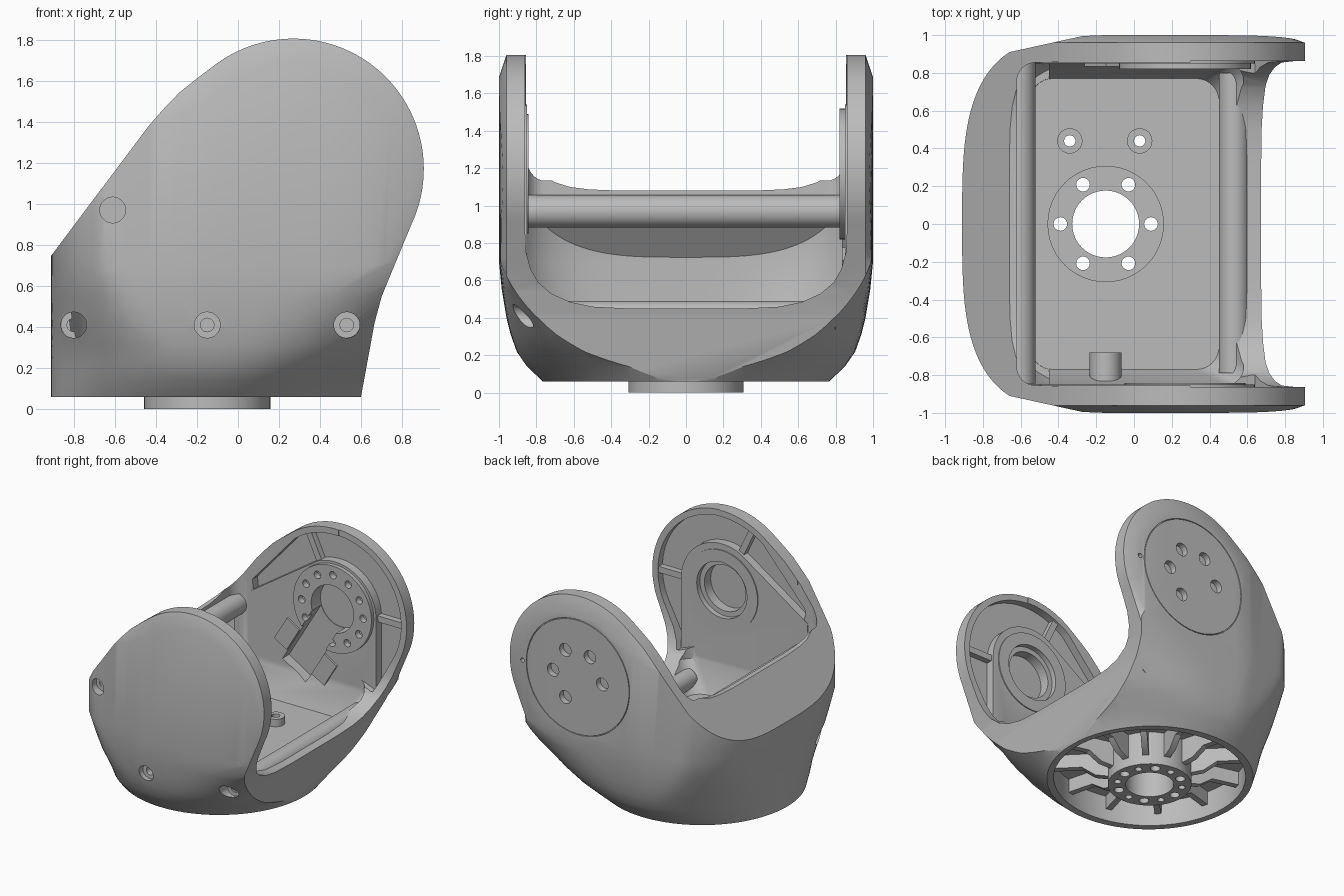
import bpy, bmesh, math
from math import sin, cos, pi, radians

if "Cube" in bpy.data.objects:
    bpy.data.objects.remove(bpy.data.objects["Cube"], do_unlink=True)

grey = bpy.data.materials.new("machined_grey")
grey.use_nodes = True
COLOUR = (0.5, 0.5, 0.5, 1)
grey.diffuse_color = COLOUR
grey.node_tree.nodes["Principled BSDF"].inputs["Base Color"].default_value = COLOUR

HX, HZ = 0.27, 1.17      # pivot of the cheeks
BX = -0.15               # centre of the round base


# helpers
def loft(name, rings):
    bm = bmesh.new()
    vs = [[bm.verts.new(p) for p in ring] for ring in rings]
    n = len(vs[0])
    for a, b in zip(vs, vs[1:]):
        for i in range(n):
            j = (i + 1) % n
            bm.faces.new((a[i], a[j], b[j], b[i]))
    bm.faces.new(vs[0][::-1])
    bm.faces.new(vs[-1])
    bmesh.ops.recalc_face_normals(bm, faces=bm.faces)
    me = bpy.data.meshes.new(name)
    bm.to_mesh(me)
    bm.free()
    me.materials.append(grey)
    ob = bpy.data.objects.new(name, me)
    bpy.context.collection.objects.link(ob)
    return ob


def place(pts, axis, d):
    if axis == "x":
        return [(d, u, v) for u, v in pts]
    if axis == "y":
        return [(u, d, v) for u, v in pts]
    return [(u, v, d) for u, v in pts]


def prism(name, pts, axis, lo, hi):
    return loft(name, [place(pts, axis, lo), place(pts, axis, hi)])


def arc(cx, cy, r, a0, a1, n):
    return [(cx + r * cos(radians(a0 + (a1 - a0) * i / n)),
             cy + r * sin(radians(a0 + (a1 - a0) * i / n))) for i in range(n + 1)]


def cyl(name, u, v, r, axis, lo, hi, n=32):
    return prism(name, arc(u, v, r, 0, 360, n)[:-1], axis, lo, hi)


def strip(name, angle, r0, r1, width, lo, hi, shift=0):
    """Plate lying along a ray from the pivot, in the cheek plane."""
    a = radians(angle)
    pts = [(HX + r * cos(a) - w * sin(a), HZ + r * sin(a) + w * cos(a))
           for r, w in ((r0, shift - width / 2), (r1, shift - width / 2),
                        (r1, shift + width / 2), (r0, shift + width / 2))]
    return prism(name, pts, "y", lo, hi)


def combine(target, tool, op="DIFFERENCE"):
    m = target.modifiers.new("op", "BOOLEAN")
    m.operation, m.object, m.solver = op, tool, "EXACT"
    dg = bpy.context.evaluated_depsgraph_get()
    me = bpy.data.meshes.new_from_object(target.evaluated_get(dg))
    target.modifiers.clear()
    target.data = me
    bpy.data.objects.remove(tool, do_unlink=True)


def rounded_rect(x0, x1, y, r):
    return (arc(x1 - r, y - r, r, 0, 90, 8) + arc(x0 + r, y - r, r, 90, 180, 8)
            + arc(x0 + r, r - y, r, 180, 270, 8) + arc(x1 - r, r - y, r, 270, 360, 8))


# outer skin: round base blending into a wide rounded block
def section(z, b, right, nl, nr, wall=0.0, count=128):
    ring = []
    b -= wall
    for i in range(count):
        t = 2 * pi * i / count
        c, s = cos(t), sin(t)
        a, n = (right, nr) if c > 0 else (0.76 - wall, nl)
        x = BX + a * math.copysign(abs(c) ** (2 / n), c)
        y = min(b * abs(s) ** (2 / n), b - 0.22 * max(0, -0.25 - x))
        ring.append((x, math.copysign(y, s), z))
    return ring


KEYS = ((0.06, 0.765, 0.75, 2, 2), (0.14, 0.85, 0.81, 2, 2.1),
        (0.22, 0.905, 0.90, 2, 2.4), (0.31, 0.937, 0.97, 2.15, 2.8),
        (0.40, 0.96, 1.05, 2.4, 3.1), (0.55, 0.985, 1.17, 2.8, 4.2),
        (0.70, 1.0, 1.3, 3.3, 7), (1.9, 1.0, 1.3, 3.3, 8))
housing = loft("housing", [section(*k) for k in KEYS])


# side silhouette; the head is pulled in towards the pivot to form a chamfer
def silhouette(inset):
    def pull(x, z, weight):
        k = 1 - inset * weight
        return HX + (x - HX) * k, HZ + (z - HZ) * k
    shoulder = [pull(*p) for p in ((-0.43, 1.386, 0.6), (-0.36, 1.465, 0.75),
                                   (-0.285, 1.543, 0.87), (-0.205, 1.607, 0.95))]
    head = [pull(x, z, 1) for x, z in arc(HX, HZ, 0.635, 128, -25, 48)]
    return (shoulder + head + [pull(0.77, 0.72, 0.5), (0.70, 0.55), (0.665, 0.42),
                               (0.588, 0), (-0.912, 0), (-0.912, 0.745)])


combine(housing, loft("silhouette", [place(silhouette(k), "y", y) for y, k in (
    (-1.02, 0.28), (-0.96, 0), (0.96, 0), (1.02, 0.28))]), "INTERSECT")

# inner cavity, with an undercut below the sloping wall
combine(housing, loft("cavity", [place(rounded_rect(*k), "z", z) for z, k in (
    (0.33, (-0.55, 0.45, 0.77, 0.12)), (0.55, (-0.62, 0.58, 0.855, 0.1)),
    (2.0, (-0.62, 0.58, 0.855, 0.1)))]))
undercut = loft("undercut", [section(*k, wall=0.06) for k in KEYS[3:]])
combine(undercut, prism("undercut_limit", [(-0.45, 0.332), (-0.9, 0.332), (-0.9, 0.657),
                                           (-0.6, 1.058), (-0.45, 1.058)], "y", -0.85, 0.85), "INTERSECT")
combine(housing, undercut)


# U-shaped openings at both ends
def opening(half, lo, hi):
    pts = half + [(half[-1][0], 2.2)]
    combine(housing, prism("opening", pts + [(-y, z) for y, z in pts[::-1]], "x", lo, hi))


opening([(0.3, 0.45), (0.5, 0.46), (0.62, 0.485), (0.72, 0.53), (0.79, 0.59),
         (0.83, 0.66), (0.855, 0.75), (0.862, 0.9)], 0.3, 1.3)
opening([(0.35, 1.08), (0.52, 1.087), (0.62, 1.1), (0.7, 1.125), (0.77, 1.165),
         (0.82, 1.22), (0.85, 1.29), (0.858, 1.4)], -1.3, -0.4)

# hollow underside, hub and floor bosses
combine(housing, loft("void", [place(arc(BX, 0, r, 0, 360, 64)[:-1], "z", z)
                               for z, r in ((-0.1, 0.7), (0.27, 0.715))]))
combine(housing, cyl("hub", BX, 0, 0.308, "z", 0, 0.34, 48), "UNION")
for x in (-0.34, 0.03):
    combine(housing, cyl("boss", x, 0.44, 0.067, "z", 0.3, 0.39), "UNION")
    combine(housing, cyl("boss_hole", x, 0.44, 0.03, "z", 0.1, 0.5, 20))
combine(housing, cyl("bore", BX, 0, 0.177, "z", -0.1, 0.6, 48))
for i in range(12):
    a = i * pi / 6
    u, v = BX + 0.24 * cos(a), 0.24 * sin(a)
    if i % 2:
        combine(housing, cyl("small_hole", u, v, 0.026, "z", -0.1, 0.06, 16))
    else:
        combine(housing, cyl("through_hole", u, v, 0.036, "z", -0.1, 0.6, 20))

# recessed cheek insides with a raised panel and ribs
recess = arc(HX, HZ, 0.585, 128, -25, 40) + [(0.71, 0.75), (0.64, 0.6), (-0.45, 1.0), (-0.47, 1.2)]
panel = arc(HX, HZ, 0.37, 0, 115, 20) + [(-0.49, 1.1), (-0.5, 0.9), (-0.5, 0.6), (0.64, 0.58)]
for s in (-1, 1):
    combine(housing, prism("recess", recess, "y", s * 0.8, s * 0.92))
    combine(housing, prism("panel", panel, "y", s * 0.851, s * 0.93), "UNION")
    for angle in (115, 0):
        strip("cheek_rib", angle, 0.35, 0.605, 0.05, s * 0.872, s * 0.93)

# front cheek: bearing ring and stepped bore
combine(housing, cyl("bearing_ring", HX, HZ, 0.32, "y", -0.843, -0.9, 48), "UNION")
combine(housing, cyl("bore_step", HX, HZ, 0.225, "y", -0.7, -0.885, 48))
combine(housing, cyl("bore_deep", HX, HZ, 0.185, "y", -0.7, -0.965, 48))

# rear cheek: open flange, cable slot and tabs
SLOT = 239
combine(housing, cyl("flange", HX, HZ, 0.35, "y", 0.82, 0.9, 48), "UNION")
combine(housing, cyl("flange_bore", HX, HZ, 0.19, "y", 0.7, 0.94, 48))
combine(housing, strip("slot", SLOT, 0.02, 0.7, 0.25, 0.7, 0.935))
for i in range(1, 12):
    a = radians(SLOT + 30 * i)
    combine(housing, cyl("flange_hole", HX + 0.275 * cos(a), HZ + 0.275 * sin(a),
                         0.03, "y", 0.7, 0.87, 16))
for side in (-1, 1):
    strip("slot_tab", SLOT, 0.38, 0.6, 0.13, 0.835, 0.87, side * 0.195)

# rear cap seam and holes
groove = cyl("groove", HX, HZ, 0.465, "y", 0.985, 1.1, 64)
combine(groove, cyl("groove_core", HX, HZ, 0.459, "y", 0.9, 1.2, 64))
combine(housing, groove)
for angle in (0, 60, 120, 180, 300):
    a = radians(angle)
    combine(housing, cyl("cap_hole", HX + 0.22 * cos(a), HZ + 0.22 * sin(a), 0.052, "y", 0.95, 1.1, 24))
combine(housing, cyl("pin_hole", HX + 0.5, HZ, 0.018, "y", 0.95, 1.1, 16))

# counterbored screw holes on the front
for x, z, y in ((-0.61, 0.97, -0.85), (-0.8, 0.41, -0.42), (-0.15, 0.41, -0.91), (0.53, 0.41, -0.8)):
    combine(housing, cyl("counterbore", x, z, 0.063, "y", -1.2, y, 28))
    combine(housing, cyl("screw_hole", x, z, 0.033, "y", -1.2, y + 0.06, 20))

# cross rods and inner screw boss
cyl("upper_rod", -0.61, 0.97, 0.088, "y", -0.845, 0.855, 40)
cyl("lower_rod", 0.53, 0.41, 0.08, "y", -0.79, 0.8, 40)
cyl("screw_boss", -0.15, 0.41, 0.085, "y", -0.83, -0.68)

# radial ribs under the floor
rib_profile = [(0.28, 0.07), (0.4, 0.09), (0.5, 0.16), (0.71, 0.16), (0.71, 0.29), (0.28, 0.29)]
for i in range(12):
    rib = prism("floor_rib", rib_profile, "y", -0.024, 0.024)
    rib.rotation_euler.z = 2 * pi * (i + 0.5) / 12
    rib.location.x = BX

bpy.ops.object.select_all(action="DESELECT")
for ob in bpy.context.collection.objects:
    if ob.type == "MESH":
        ob.select_set(True)
        bpy.context.view_layer.objects.active = ob
bpy.ops.object.shade_smooth_by_angle(angle=radians(30))
